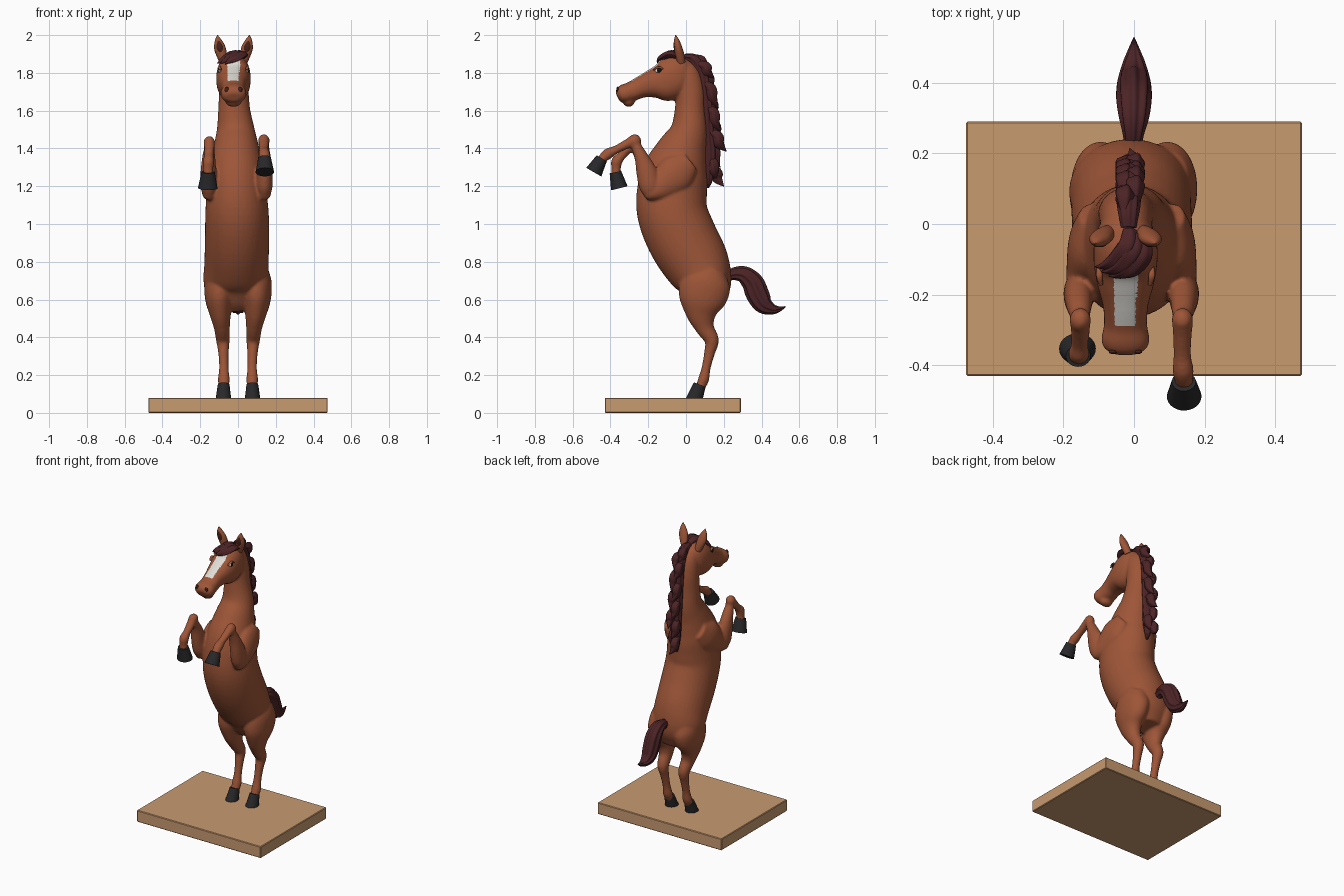
import bpy, bmesh, math
from mathutils import Vector, Matrix
from mathutils.bvhtree import BVHTree


def mat(name, r, g, b):
    m = bpy.data.materials.new(name)
    m.diffuse_color = (r, g, b, 1)
    return m


COAT = mat("chestnut coat", .34, .092, .039)
HAIR = mat("dark red hair", .072, .017, .019)
HOOF = mat("black hoof", .021, .021, .023)
WHITE = mat("white blaze", .74, .72, .67)
DARK = mat("dark nostril", .06, .016, .01)
EYE = mat("eye black", .006, .006, .008)
WOOD = mat("wood base", .58, .325, .16)


def finish(bm, name, m, angle=50):
    bmesh.ops.recalc_face_normals(bm, faces=bm.faces)
    me = bpy.data.meshes.new(name)
    bm.to_mesh(me)
    bm.free()
    me.materials.append(m)
    me.shade_smooth()
    me.set_sharp_from_angle(angle=math.radians(angle))
    ob = bpy.data.objects.new(name, me)
    bpy.context.collection.objects.link(ob)
    return ob


def spline(pts, n):
    out = []
    for i in range(len(pts) - 1):
        a, b, c, d = (pts[max(0, min(len(pts) - 1, i + k))] for k in (-1, 0, 1, 2))
        for s in range(n):
            t = s / n
            out.append([.5 * (2 * q + (r - p) * t + (2 * p - 5 * q + 4 * r - w) * t * t
                              + (3 * q - p - 3 * r + w) * t ** 3) for p, q, r, w in zip(a, b, c, d)])
    return out + [list(pts[-1])]


def tube(bm, pts, seg=28, n=5, p=1, flute=0, k=7):
    """Loft ovals along a path; each point is x, y, z, half width, half depth."""
    pts = spline(pts, n)
    cs = [Vector(q[:3]) for q in pts]
    rings = []
    for i, q in enumerate(pts):
        t = (cs[min(i + 1, len(cs) - 1)] - cs[max(i - 1, 0)]).normalized()
        u = (Vector((1, 0, 0)) - t * t.x).normalized()
        v = t.cross(u)
        ring = []
        for j in range(seg):
            a = 2 * math.pi * j / seg
            c, s = math.cos(a), math.sin(a)
            f = 1 + flute * math.cos(k * a)
            x = math.copysign(abs(c) ** p, c) * max(q[3], .001) * f
            y = math.copysign(abs(s) ** p, s) * max(q[4], .001) * f
            ring.append(bm.verts.new(cs[i] + u * x + v * y))
        rings.append(ring)
    for r0, r1 in zip(rings, rings[1:]):
        for j in range(seg):
            bm.faces.new((r0[j], r0[(j + 1) % seg], r1[(j + 1) % seg], r1[j]))
    bm.faces.new(rings[0][::-1])
    bm.faces.new(rings[-1])


def ball(bm, c, r):
    bmesh.ops.create_uvsphere(bm, u_segments=20, v_segments=12, radius=1,
                              matrix=Matrix.Translation(c) @ Matrix.Diagonal((*r, 1)))


# Base slab
bm = bmesh.new()
bmesh.ops.create_cube(bm, size=1, matrix=Matrix.Translation((0, -.07, .04)) @ Matrix.Diagonal((.95, .72, .08, 1)))
bmesh.ops.bevel(bm, geom=bm.edges[:], offset=.004, segments=1, affect='EDGES')
finish(bm, "base", WOOD, 20)

# Torso and neck
bm = bmesh.new()
tube(bm, [(-.01, .125, .55, .09, .07), (-.01, .115, .60, .14, .105), (-.01, .10, .69, .172, .146),
          (-.008, .055, .79, .17, .175), (-.005, -.018, .92, .17, .186), (-.005, -.07, 1.05, .168, .186),
          (-.008, -.075, 1.16, .16, .186), (-.01, -.055, 1.28, .15, .172), (-.01, -.02, 1.39, .125, .135),
          (-.012, .015, 1.49, .102, .10), (-.02, .022, 1.60, .085, .082), (-.022, .022, 1.70, .078, .078),
          (-.022, .0, 1.79, .07, .075), (-.022, -.03, 1.85, .05, .045)], seg=40)
# Head with lower lip
X = -.024
tube(bm, [(X, .025, 1.805, .05, .06), (X, -.01, 1.80, .076, .092), (X, -.055, 1.785, .089, .112),
          (X, -.11, 1.757, .09, .11), (X, -.17, 1.745, .08, .08), (X, -.23, 1.728, .064, .06),
          (X, -.285, 1.703, .061, .052), (X, -.325, 1.69, .068, .05), (X, -.348, 1.679, .06, .042),
          (X, -.362, 1.672, .035, .025)], seg=36, p=.87)
ball(bm, (X, -.303, 1.648), (.044, .032, .028))
hooves = []
for s in (-1, 1):
    # Hind leg
    tube(bm, [(s * .085, .125, .76, .07, .09), (s * .093, .105, .69, .085, .132), (s * .098, .088, .6, .076, .126),
              (s * .093, .083, .52, .056, .082), (s * .085, .10, .45, .042, .05), (s * .08, .136, .385, .036, .038),
              (s * .077, .125, .32, .028, .029), (s * .075, .107, .24, .025, .024),
              (s * .075, .094, .18, .031, .029), (s * .075, .08, .145, .028, .026), (s * .075, .07, .12, .028, .028)])
    # Upper arm and forearm
    x = .137 if s > 0 else -.152
    kz = 1.44 if s > 0 else 1.43
    tube(bm, [(x * .75, .02, 1.33, .04, .06), (x * .85, -.05, 1.27, .055, .10), (x * .93, -.13, 1.2, .05, .075),
              (x, -.19, 1.16, .038, .04), (x, -.215, 1.145, .02, .018)])
    tube(bm, [(x, -.185, 1.135, .024, .028), (x * 1.02, -.19, 1.19, .042, .055), (x * 1.03, -.207, 1.27, .042, .056),
              (x * 1.02, -.235, 1.35, .035, .038), (x, -.262, kz - .03, .028, .028), (x, -.27, kz, .03, .03)])
    ball(bm, (x, -.272, kz), (.031, .035, .036))
    # Cannon, fetlock and pastern
    if s > 0:
        low = [(x, -.275, 1.442, .03, .031), (x, -.315, 1.422, .027, .025), (x, -.37, 1.394, .025, .022),
               (x + .002, -.412, 1.372, .03, .029), (x + .004, -.438, 1.35, .027, .025), (x + .005, -.45, 1.33, .027, .025)]
        hoof = [(x + .004, -.446, 1.348, .034, .031), (x + .005, -.488, 1.275, .049, .046)]
    else:
        low = [(x, -.272, 1.432, .03, .031), (x, -.305, 1.40, .027, .025), (x - .002, -.342, 1.36, .025, .023),
               (x - .004, -.366, 1.332, .03, .03), (x - .006, -.37, 1.295, .027, .025), (x - .006, -.37, 1.26, .027, .025)]
        hoof = [(x - .006, -.374, 1.275, .035, .031), (x - .008, -.353, 1.19, .052, .045)]
    tube(bm, low)
    hooves += [("front_hoof", hoof), ("hind_hoof", [(s * .076, .073, .15, .031, .033), (s * .077, .04, .06, .043, .045)])]

# Fuse the coat parts into one smooth skin
horse = finish(bm, "horse_body", COAT)
rm = horse.modifiers.new("fuse", 'REMESH')
rm.mode, rm.voxel_size, rm.use_smooth_shade = 'VOXEL', .0075, True
sm = horse.modifiers.new("soften", 'SMOOTH')
sm.factor, sm.iterations = .5, 6
dg = bpy.context.evaluated_depsgraph_get()
skin = bpy.data.meshes.new_from_object(horse.evaluated_get(dg))
horse.modifiers.clear()
horse.data = skin
skin.materials.clear()
skin.materials.append(COAT)
skin.materials.append(WHITE)
skin.shade_smooth()
# White blaze down the face
for f in skin.polygons:
    c = f.center
    half = .031 + max(0, -.2 - c.y) * -.03 + max(0, c.y + .2) * .1
    f.material_index = int(c.z > 1.72 and -.29 < c.y < -.10 and abs(c.x - X) < half and f.normal.z > .15)
bvh = BVHTree.FromPolygons([v.co for v in skin.vertices], [p.vertices for p in skin.polygons])

for name, pts in hooves:
    bm = bmesh.new()
    tube(bm, pts, n=3)
    finish(bm, name, HOOF, 40)

# Ears, eyes and nostrils
for s in (-1, 1):
    bm = bmesh.new()
    tube(bm, [(X + s * .05, -.025, 1.855, .022, .022), (X + s * .062, -.033, 1.895, .028, .024),
              (X + s * .073, -.042, 1.935, .03, .021), (X + s * .081, -.05, 1.972, .018, .014),
              (X + s * .085, -.055, 2.0, .002, .002)], seg=20)
    finish(bm, "ear", COAT)
    bm = bmesh.new()
    tube(bm, [(X + s * .066, -.053, 1.90, .006, .004), (X + s * .072, -.059, 1.932, .017, .006),
              (X + s * .078, -.06, 1.96, .011, .005), (X + s * .083, -.059, 1.983, .002, .002)], seg=14)
    finish(bm, "inner_ear", DARK)
    hit = bvh.ray_cast(Vector((s, -.143, 1.812)), Vector((-s, 0, 0)))[0] or Vector((X + s * .075, -.143, 1.812))
    bm = bmesh.new()
    ball(bm, hit + Vector((-s * .002, -.002, 0)), (.008, .02, .012))
    finish(bm, "eye_white", WHITE)
    bm = bmesh.new()
    ball(bm, hit + Vector((0, .001, .001)), (.009, .015, .0125))
    finish(bm, "eye", EYE)
    bm = bmesh.new()
    tube(bm, [(hit.x - s * .004, -.172, 1.815, .006, .004), (hit.x + s * .001, -.145, 1.83, .009, .006),
              (hit.x, -.115, 1.815, .006, .004)], seg=12)
    finish(bm, "eyelid", COAT)
    hit = bvh.ray_cast(Vector((X + s * .036, -1, 1.712)), Vector((0, 1, 0)))[0] or Vector((X + s * .036, -.35, 1.712))
    bm = bmesh.new()
    ball(bm, hit, (.011, .006, .015))
    finish(bm, "nostril", DARK)

# Tail
bm = bmesh.new()
tube(bm, [(-.003, .20, .71, .02, .02), (-.002, .25, .735, .027, .03), (0, .305, .732, .04, .042),
          (0, .352, .69, .046, .053), (0, .378, .63, .046, .056), (0, .41, .575, .042, .047),
          (0, .455, .55, .03, .028), (0, .495, .55, .015, .013), (0, .527, .563, .002, .002)],
     seg=56, flute=.09, k=8)
finish(bm, "tail", HAIR)

# Mane: a core strip along the crest plus overlapping pointed locks
bm = bmesh.new()
tube(bm, [(-.015, -.01, 1.885, .02, .015), (-.015, .045, 1.868, .03, .028), (-.015, .085, 1.79, .033, .034),
          (-.014, .105, 1.66, .035, .036), (-.012, .115, 1.5, .036, .036), (-.01, .125, 1.36, .034, .035),
          (-.01, .12, 1.25, .024, .025), (-.01, .115, 1.19, .006, .006)], seg=40, flute=.08, k=8)
locks = [(.035, 1.885, .115, 1.80), (.055, 1.85, .148, 1.775), (.075, 1.80, .155, 1.70), (.085, 1.75, .172, 1.615),
         (.10, 1.67, .172, 1.555), (.105, 1.62, .182, 1.49), (.11, 1.55, .19, 1.435), (.115, 1.49, .213, 1.385),
         (.115, 1.42, .18, 1.30), (.115, 1.35, .165, 1.235), (.115, 1.30, .20, 1.20)]
for i, (y, z, ty, tz) in enumerate(locks):
    o = -.012 + (.014 if i % 2 else -.014)
    h = z - tz
    tube(bm, [(o, y, z, .012, .012), (o, y + (ty - y) * .5, z - h * .25, .026, .03),
              (o, y + (ty - y) * .62, z - h * .62, .023, .026), (-.012, ty, tz, .002, .002)],
         seg=24, flute=.08, k=5)
finish(bm, "mane", HAIR)

# Forelock swept to one side
bm = bmesh.new()
for dx, dy, dz in ((0, 0, 0), (.022, -.012, -.004), (-.018, .014, 0)):
    tube(bm, [(.005 + dx, -.03 + dy, 1.885, .018, .012), (.0 + dx, -.075 + dy, 1.902 + dz, .028, .018),
              (-.03 + dx, -.115 + dy, 1.885 + dz, .026, .016), (-.065 + dx, -.132 + dy, 1.868 + dz, .015, .01),
              (-.092 + dx, -.135 + dy, 1.85 + dz, .002, .002)], seg=24, flute=.08, k=5)
finish(bm, "forelock", HAIR)
